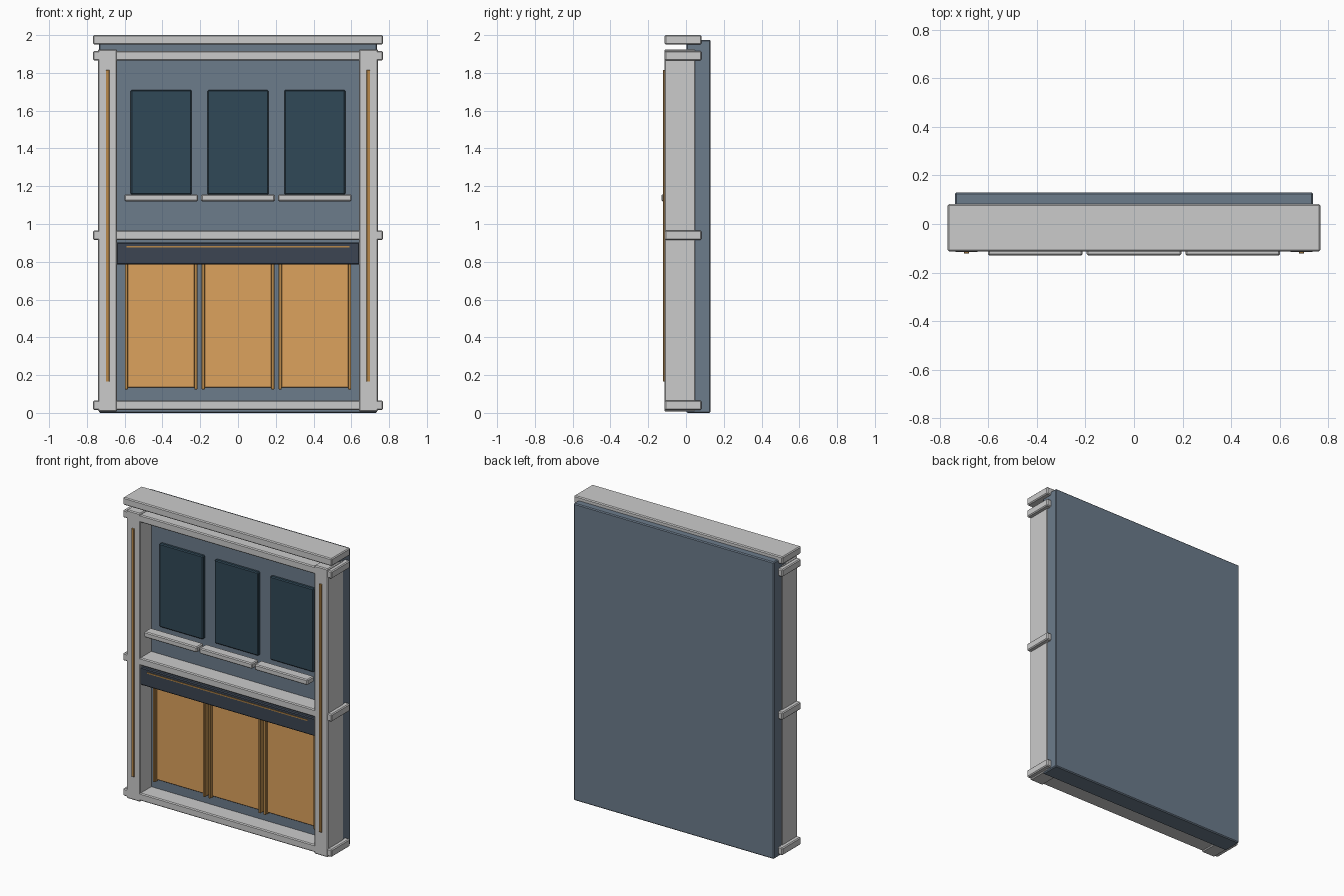
import bpy

if "Cube" in bpy.data.objects:
    bpy.data.objects.remove(bpy.data.objects["Cube"])


def material(name, rgb):
    m = bpy.data.materials.new(name)
    m.diffuse_color = (*rgb, 1.0)
    m.use_nodes = True
    m.node_tree.nodes["Principled BSDF"].inputs["Base Color"].default_value = m.diffuse_color
    return m


SLATE = material("slate", (0.15, 0.20, 0.26))
NAVY = material("navy_glass", (0.03, 0.065, 0.095))
DARK = material("dark_slate", (0.045, 0.06, 0.085))
ORANGE = material("warm_orange", (0.72, 0.36, 0.11))
BRASS = material("brass", (0.48, 0.25, 0.07))


def box(name, x, y, z, mat=None, bevel=0.006):
    """Chamfered box from (min, max) ranges on each axis."""
    bpy.ops.mesh.primitive_cube_add(size=1)
    ob = bpy.context.object
    ob.name = name
    for v in ob.data.vertices:
        v.co = [(r[0] + r[1]) / 2 + c * (r[1] - r[0])
                for r, c in zip((x, y, z), v.co)]
    if bevel:
        mod = ob.modifiers.new("edge", 'BEVEL')
        mod.width = bevel
        mod.segments = 1
    if mat:
        ob.data.materials.append(mat)
    return ob


# Rear wall slab
box("wall", (-0.737, 0.737), (0.003, 0.13), (0, 1.975), SLATE)

# Corner columns with brass strips
for s, side in ((-1, "left"), (1, "right")):
    box(side + "_column", sorted((s * 0.64, s * 0.741)), (-0.115, 0.05), (0.007, 1.925))
    box(side + "_column_strip", (s * 0.69 - 0.01, s * 0.69 + 0.01),
        (-0.122, -0.11), (0.165, 1.815), BRASS, 0.002)

# Horizontal beams and roof cap
for name, z in (("base_beam", 0.015), ("middle_beam", 0.915),
                ("upper_beam", 1.866), ("roof_cap", 1.95)):
    box(name, (-0.768, 0.768), (-0.113, 0.082), (z, z + 0.05))

# Three bays: upper window with sill, lower lit panel with side trims
for i, cx in enumerate((-0.407, 0, 0.407), 1):
    box(f"window_{i}", (cx - 0.161, cx + 0.161), (-0.018, 0.02), (1.155, 1.71), NAVY)
    box(f"window_sill_{i}", (cx - 0.195, cx + 0.195), (-0.13, -0.06), (1.12, 1.157))
    box(f"lit_panel_{i}", (cx - 0.178, cx + 0.178), (-0.02, 0.02), (0.135, 0.80), ORANGE, 0.003)
    for s in (-1, 1):
        tx = cx + s * 0.184
        box(f"panel_trim_{i}_{'left' if s < 0 else 'right'}", (tx - 0.008, tx + 0.008),
            (-0.04, 0.01), (0.125, 0.80), BRASS, 0.002)

# Dark fascia with brass line
box("fascia", (-0.645, 0.645), (-0.11, -0.05), (0.785, 0.903), DARK)
box("fascia_line", (-0.59, 0.59), (-0.114, -0.105), (0.875, 0.883), BRASS, 0)
